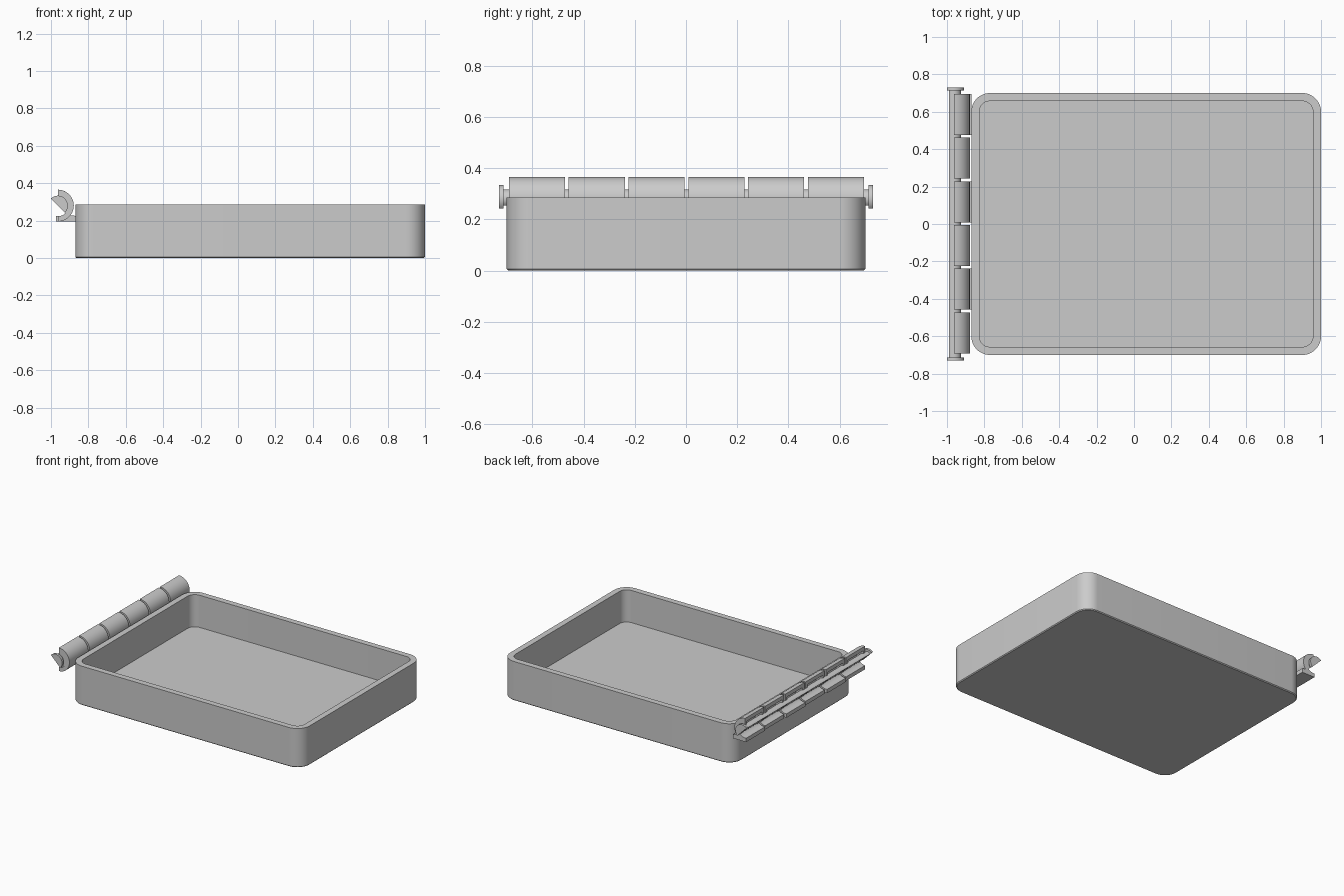
import bpy, bmesh
from math import cos, sin, radians

if "Cube" in bpy.data.objects:
    bpy.data.objects.remove(bpy.data.objects["Cube"])


def finish(name, bm):
    bmesh.ops.recalc_face_normals(bm, faces=bm.faces)
    mesh = bpy.data.meshes.new(name)
    bm.to_mesh(mesh)
    bm.free()
    ob = bpy.data.objects.new(name, mesh)
    bpy.context.collection.objects.link(ob)
    bpy.ops.object.select_all(action='DESELECT')
    ob.select_set(True)
    bpy.context.view_layer.objects.active = ob
    bpy.ops.object.shade_smooth_by_angle(angle=radians(30))
    return ob


def arc(cx, cy, r, a0, a1, n):
    return [(cx + r * cos(radians(a0 + (a1 - a0) * i / n)),
             cy + r * sin(radians(a0 + (a1 - a0) * i / n))) for i in range(n + 1)]


def rounded_rect(x0, x1, y0, y1, r):
    corners = [(x1 - r, y1 - r), (x0 + r, y1 - r), (x0 + r, y0 + r), (x1 - r, y0 + r)]
    pts = []
    for i, (cx, cy) in enumerate(corners):
        pts += arc(cx, cy, r, 90 * i, 90 * i + 90, 12)
    return pts


def extrude_y(name, profile, y0, y1):
    """Solid from an x/z profile running between two y positions."""
    bm = bmesh.new()
    face = bm.faces.new([bm.verts.new((x, y0, z)) for x, z in profile])
    geom = bmesh.ops.extrude_face_region(bm, geom=[face])['geom']
    moved = [v for v in geom if isinstance(v, bmesh.types.BMVert)]
    bmesh.ops.translate(bm, verts=moved, vec=(0, y1 - y0, 0))
    return finish(name, bm)


# Open tray: stacked rounded outlines (inset, height, corner radius)
bm = bmesh.new()
rings = []
for inset, z, r in [(0.006, 0, 0.094), (0, 0.006, 0.1), (0, 0.285, 0.1),
                    (0.043, 0.285, 0.057), (0.043, 0.05, 0.057)]:
    pts = rounded_rect(-0.87 + inset, 1 - inset, -0.7 + inset, 0.7 - inset, r)
    rings.append([bm.verts.new((x, y, z)) for x, y in pts])
for a, b in zip(rings, rings[1:]):
    for i in range(len(a)):
        j = (i + 1) % len(a)
        bm.faces.new((a[i], a[j], b[j], b[i]))
bm.faces.new(rings[0])
bm.faces.new(rings[-1])
finish("tray", bm)

# Hinge knuckles: C-shaped shells, every other one with a foot on the tray wall
CX, CZ, R_OUT, R_IN = -0.963, 0.28, 0.085, 0.057
inner = arc(CX, CZ, R_IN, -90, 90, 20)
plain = arc(CX, CZ, R_OUT, 90, -90, 24) + inner
footed = (arc(CX, CZ, R_OUT, 90, -38, 20)
          + [(-0.868, 0.225), (-0.868, 0.195), (-0.972, 0.195), (-0.972, 0.223)] + inner)
STEP, LENGTH = 0.2335, 0.219
for i in range(6):
    y = 0.695 - i * STEP
    extrude_y(f"hinge_knuckle_{i + 1}", plain if i % 2 else footed, y - LENGTH, y)

# Half-round hinge core running through the knuckles
core = arc(CX, CZ, 0.037, -45, 135, 16) + arc(CX, CZ, 0.02, 135, -45, 12)
extrude_y("hinge_core", core, -0.72, 0.72)

# Half discs joining core and knuckles, and end flanges
disc = arc(CX, CZ, 0.053, -45, 135, 20)
for i in range(6):
    y = 0.695 - i * STEP
    disc_in = arc(CX, CZ, 0.058, -45, 90, 16) + [(CX, CZ)]
    for side, ya in (("a", y - 0.02), ("b", y - LENGTH)):
        extrude_y(f"hinge_web_{i + 1}{side}", disc_in, ya, ya + 0.02)
for side, y in (("front", -0.73), ("back", 0.713)):
    extrude_y(f"hinge_flange_{side}", disc, y, y + 0.017)
